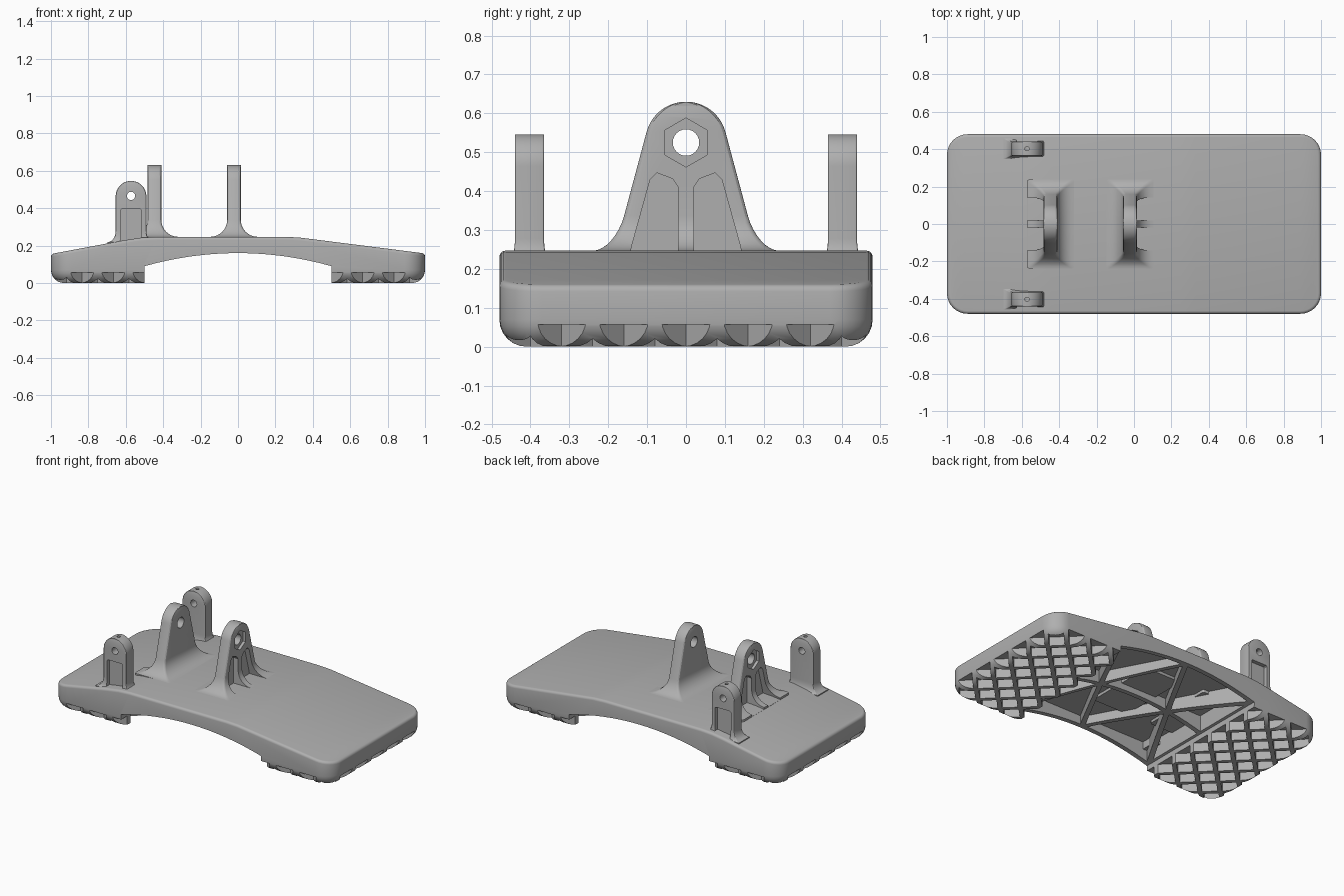
import bpy, bmesh
from math import sin, cos, pi, radians, sqrt

if "Cube" in bpy.data.objects:
    bpy.data.objects.remove(bpy.data.objects["Cube"])

GREY = (0.43, 0.43, 0.43, 1)
grey = bpy.data.materials.new("plain grey")
grey.use_nodes = True
grey.diffuse_color = GREY
grey.node_tree.nodes["Principled BSDF"].inputs["Base Color"].default_value = GREY


def make_object(name, bm):
    bmesh.ops.recalc_face_normals(bm, faces=bm.faces)
    mesh = bpy.data.meshes.new(name)
    bm.to_mesh(mesh)
    bm.free()
    mesh.materials.append(grey)
    ob = bpy.data.objects.new(name, mesh)
    bpy.context.collection.objects.link(ob)
    return ob


def bridge(bm, rings):
    """Join successive closed rings of vertices with quads."""
    for a, b in zip(rings, rings[1:]):
        n = len(a)
        for i in range(n):
            j = (i + 1) % n
            bm.faces.new((a[i], a[j], b[j], b[i]))


def cut(target, polygons, place, low, high):
    """Subtract prisms: 2D polygons extruded from low to high."""
    bm = bmesh.new()
    for poly in polygons:
        ends = [[bm.verts.new(place(p, q, h)) for p, q in poly] for h in (low, high)]
        bridge(bm, ends)
        for end in ends:
            bm.faces.new(end)
    cutter = make_object("cutter", bm)
    cutter.hide_render = True
    mod = target.modifiers.new("cut", 'BOOLEAN')
    mod.operation, mod.solver, mod.object = 'DIFFERENCE', 'EXACT', cutter
    bpy.context.view_layer.objects.active = target
    bpy.ops.object.modifier_apply(modifier=mod.name)
    bpy.data.objects.remove(cutter)


def finish(ob):
    bpy.ops.object.select_all(action='DESELECT')
    ob.select_set(True)
    bpy.context.view_layer.objects.active = ob
    bpy.ops.object.shade_smooth_by_angle(angle=radians(28))


def ngon(cx, cy, r, n):
    return [(cx + r * sin(2 * pi * i / n), cy + r * cos(2 * pi * i / n)) for i in range(n)]


def along_x(p, q, h): return (h, p, q)
def along_y(p, q, h): return (p, h, q)
def along_z(p, q, h): return (p, q, h)


# Sole plate: stacked rounded outlines under a sloping top
KNOTS = [(-1, .155), (-.6, .23), (-.52, .242), (-.44, .247),
         (.25, .247), (.33, .243), (1, .158)]


def top_height(x):
    for (x0, z0), (x1, z1) in zip(KNOTS, KNOTS[1:]):
        if x <= x1:
            return z0 + (z1 - z0) * (x - x0) / (x1 - x0)
    return KNOTS[-1][1]


def half_outline(inset):
    r = .11 - inset
    right = [(.89 + r * cos(i * pi / 16), .37 + r * sin(i * pi / 16)) for i in range(9)]
    left = [(-x, y) for x, y in reversed(right)]
    return right + [(x, .48 - inset) for x, _ in KNOTS[-2:0:-1]] + left


def build_sole():
    bm = bmesh.new()
    rings = []

    def add(inset, height):
        half = half_outline(inset)
        outline = half + [(x, -y) for x, y in reversed(half)]
        rings.append([bm.verts.new((x, y, height(x))) for x, y in outline])

    for i in range(7):
        t = pi / 2 * (1 - i / 6)
        add(.07 * (1 - cos(t)), lambda x: .07 * (1 - sin(t)))
    for i in range(5):
        t = pi / 8 * i
        add(.016 * (1 - cos(t)), lambda x: top_height(x) - .016 * (1 - sin(t)))
    bridge(bm, rings)
    for ring in (rings[0], rings[-1]):
        n = len(ring)
        for i in range(n // 2 - 1):
            bm.faces.new((ring[i], ring[i + 1], ring[n - 2 - i], ring[n - 1 - i]))
    return make_object("sole_plate", bm)


sole = build_sole()

# Arch between the two pads
arch = [(-.5 + i / 16, .16 - .07 * ((i - 8) / 8) ** 2) for i in range(17)]
cut(sole, [[(-.5, -.1)] + arch + [(.5, -.1)]], along_y, -.7, .7)


# Triangular weight-saving pockets under the arch
def shrink(tri, gap):
    (ax, ay), (bx, by), (cx, cy) = tri
    a = sqrt((bx - cx) ** 2 + (by - cy) ** 2)
    b = sqrt((ax - cx) ** 2 + (ay - cy) ** 2)
    c = sqrt((ax - bx) ** 2 + (ay - by) ** 2)
    p = a + b + c
    ix, iy = (a * ax + b * bx + c * cx) / p, (a * ay + b * by + c * cy) / p
    radius = abs((bx - ax) * (cy - ay) - (cx - ax) * (by - ay)) / p
    k = 1 - gap / radius
    return [(ix + (x - ix) * k, iy + (y - iy) * k) for x, y in tri]


triangles = []
for sy in (-1, 1):
    edge = .465 * sy
    triangles.append([(-.25, 0), (.25, 0), (0, edge)])
    for sx in (-1, 1):
        triangles.append([(0, edge), (.5 * sx, edge), (.25 * sx, 0)])
        triangles.append([(.25 * sx, 0), (.5 * sx, 0), (.5 * sx, edge)])
cut(sole, [shrink(t, .015) for t in triangles], along_z, .03, .215)

# Diamond tread on both pads
step, diamonds = 1 / 12, []
for sx in (-1, 1):
    for k in range(7):
        for j in range(-6, 7):
            if (j + k) % 2 == 0:
                diamonds.append(ngon(sx * (.5 + k * step), j * .08, .063, 4))
cut(sole, diamonds, along_z, -.05, .057)
finish(sole)


# Upright with flared foot and rounded head; u is thickness, v is width
def upright(name, place, base, thick, foot, flare_u, flare_v, head_z, head_r, lean, edge):
    start_w = head_r * cos(lean)
    start_z = head_z + head_r * sin(lean)
    slope = sin(lean) / cos(lean)
    levels = [(base - .05, start_w + slope * (start_z - base), 1)]
    for i in range(9):
        t = pi / 16 * i
        z = base + foot * (1 - cos(t))
        levels.append((z, start_w + slope * (start_z - z), 1 - sin(t)))
    for i in range(15):
        t = lean + (radians(86) - lean) * i / 14
        levels.append((head_z + head_r * sin(t), head_r * cos(t), 0))
    bm = bmesh.new()
    rings = []
    for z, w, f in levels:
        u0, u1, v = -flare_u * f, thick + flare_u * f, w + flare_v * f
        r = min(edge, v * .9)
        ring = []
        for cu, cv, turn in ((u1 - r, v - r, 0), (u0 + r, v - r, 1),
                             (u0 + r, r - v, 2), (u1 - r, r - v, 3)):
            for i in range(4):
                t = pi / 2 * (turn + i / 3)
                ring.append(bm.verts.new(place(cu + r * cos(t), cv + r * sin(t), z)))
        rings.append(ring)
    bridge(bm, rings)
    bm.faces.new(rings[0])
    bm.faces.new(rings[-1])
    return make_object(name, bm)


# Two tall brackets, ribbed on their outward faces
RIB_POCKET = [(.02, .235), (.145, .235), (.138, .265), (.092, .43),
              (.075, .447), (.035, .432), (.02, .41)]
for name, x0, s in (("front_bracket", -.058, 1), ("rear_bracket", -.41, -1)):
    bracket = upright(name, lambda u, v, z: (x0 + s * u, v, z), .247, .073, .09,
                      .09, .055, .525, .105, radians(15), .014)
    pockets = [[(m * y, z) for y, z in RIB_POCKET] for m in (-1, 1)]
    cut(bracket, pockets, along_x, x0 + s * .04, x0 + s * .3)
    cut(bracket, [ngon(0, .525, .063, 6)], along_x, x0 + s * .055, x0 + s * .2)
    cut(bracket, [ngon(0, .525, .034, 24)], along_x, x0 - .2, x0 + .2)
    finish(bracket)

# Two side lugs with outer pockets, a cross hole and a small hole in the head
LUG_X = -.572
for name, s in (("left_lug", 1), ("right_lug", -1)):
    lug = upright(name, lambda u, v, z: (LUG_X + v, s * (.365 + u), z), .218, .075, .06,
                  .018, .045, .464, .082, 0, .005)
    pocket = [(LUG_X - .056, .2), (LUG_X + .056, .2), (LUG_X + .056, .39),
              (LUG_X + .05, .396), (LUG_X - .05, .396), (LUG_X - .056, .39)]
    cut(lug, [pocket], along_y, s * .415, s * .6)
    cut(lug, [ngon(LUG_X, .466, .022, 20)], along_y, s * .3, s * .5)
    cut(lug, [ngon(LUG_X, s * .4025, .011, 12)], along_z, .466, .6)
    finish(lug)
